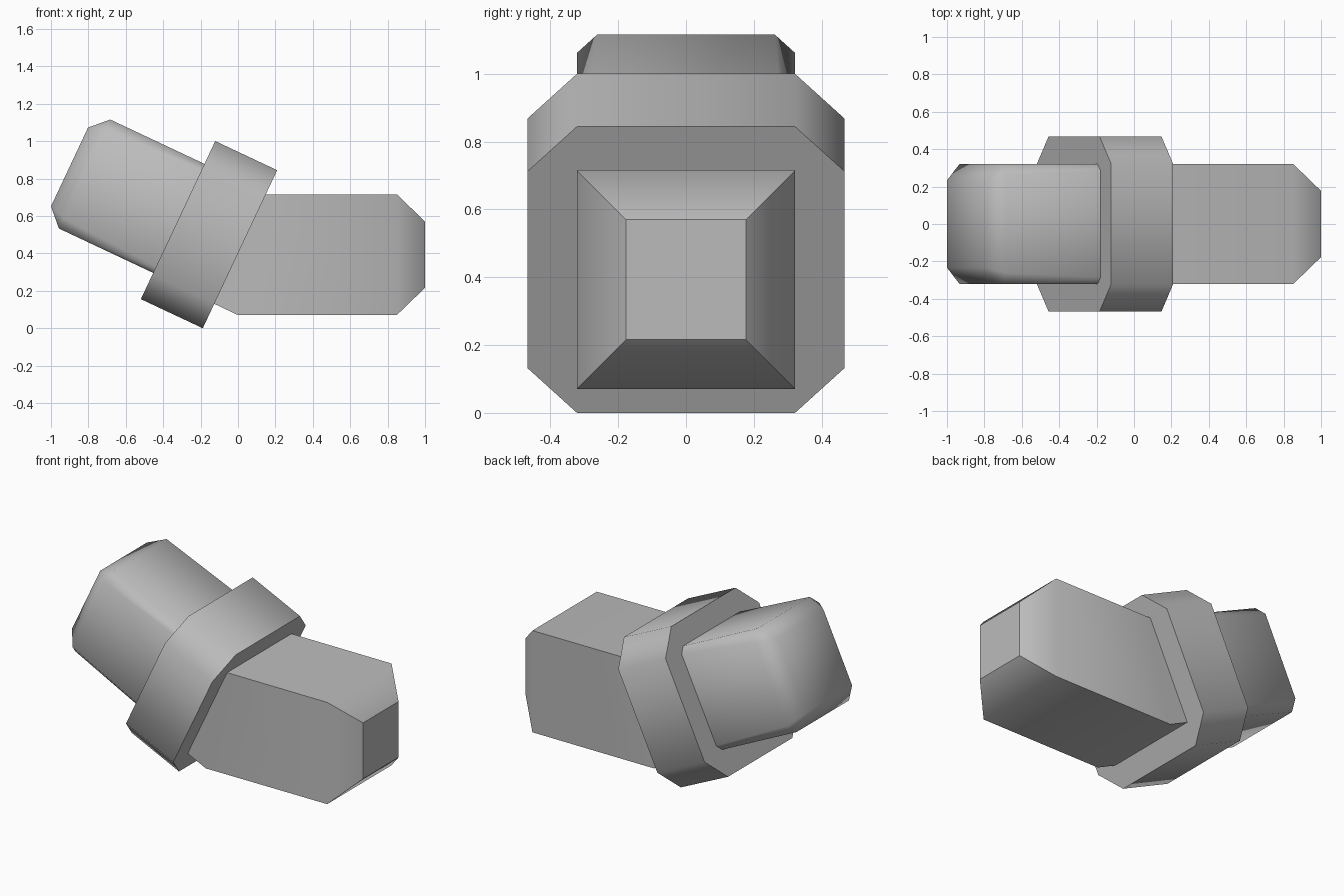
import bpy, bmesh, math

cube = bpy.data.objects.get("Cube")
if cube:
    bpy.data.objects.remove(cube, do_unlink=True)

TILT = math.radians(25.2)
ELBOW = (-0.155, 0.5)      # centre of the collar in x, z
LEVEL = (0.0, 0.393)       # axis of the straight arm

grey = bpy.data.materials.new("plain_grey")
grey.use_nodes = True
grey.diffuse_color = (0.5, 0.5, 0.5, 1)
grey.node_tree.nodes["Principled BSDF"].inputs["Base Color"].default_value = grey.diffuse_color


def section(origin, tilt, along, half_y, half_v, cut=0.0, lift=0.0):
    """Cross-section at a distance along a tilted axis; cut trims its corners."""
    a, b = half_y, half_v
    if cut is None:
        outline = [(a, b), (-a, b), (-a, -b), (a, -b)]
    else:
        outline = [(a, b - cut), (a - cut, b), (cut - a, b), (-a, b - cut),
                   (-a, cut - b), (cut - a, -b), (a - cut, -b), (a, cut - b)]
    c, s = math.cos(tilt), math.sin(tilt)
    return [(origin[0] + along * c + (v + lift) * s, y,
             origin[1] - along * s + (v + lift) * c) for y, v in outline]


def loft(name, sections, flat_end=False):
    """Skin the sections into a closed body, smooth across shallow edges."""
    bm = bmesh.new()
    rings = [[bm.verts.new(p) for p in ring] for ring in sections]
    n = len(rings[0])
    for r, q in zip(rings, rings[1:]):
        for i in range(n):
            j = (i + 1) % n
            bm.faces.new((r[i], r[j], q[j], q[i]))
    bm.faces.new(rings[0])
    bm.faces.new(rings[-1][::-1])
    bmesh.ops.remove_doubles(bm, verts=bm.verts[:], dist=0.0005)
    bmesh.ops.recalc_face_normals(bm, faces=bm.faces[:])
    mesh = bpy.data.meshes.new(name)
    bm.to_mesh(mesh)
    bm.free()
    mesh.materials.append(grey)
    obj = bpy.data.objects.new(name, mesh)
    bpy.context.collection.objects.link(obj)
    bpy.ops.object.select_all(action='DESELECT')
    obj.select_set(True)
    bpy.context.view_layer.objects.active = obj
    bpy.ops.object.shade_smooth_by_angle(angle=math.radians(50))
    if flat_end:
        for face in obj.data.polygons:
            if face.normal.x > 0.99:
                face.use_smooth = False
    return obj


# Tilted octagonal collar around the elbow
loft("collar", [section(ELBOW, TILT, u, 0.467, 0.467, 0.146) for u in (-0.183, 0.183)])

# Square arm that bends out of the collar and has a chamfered end
loft("straight_arm", [
    section(ELBOW, TILT, 0, 0.322, 0.322, None),
    section((0.0725, LEVEL[1]), math.radians(12.7), 0, 0.322, 0.331, None),
    section(LEVEL, 0, 0.85, 0.322, 0.322, None),
    section(LEVEL, 0, 1.0, 0.177, 0.177, None)], flat_end=True)

# Softened tilted block on the other side
loft("tilted_block", [
    section(ELBOW, TILT, 0, 0.322, 0.322, 0.03, 0.01),
    section(ELBOW, TILT, -0.74, 0.322, 0.322, 0.06, 0.01),
    section(ELBOW, TILT, -0.829, 0.233, 0.233, 0.0, 0.01)])
